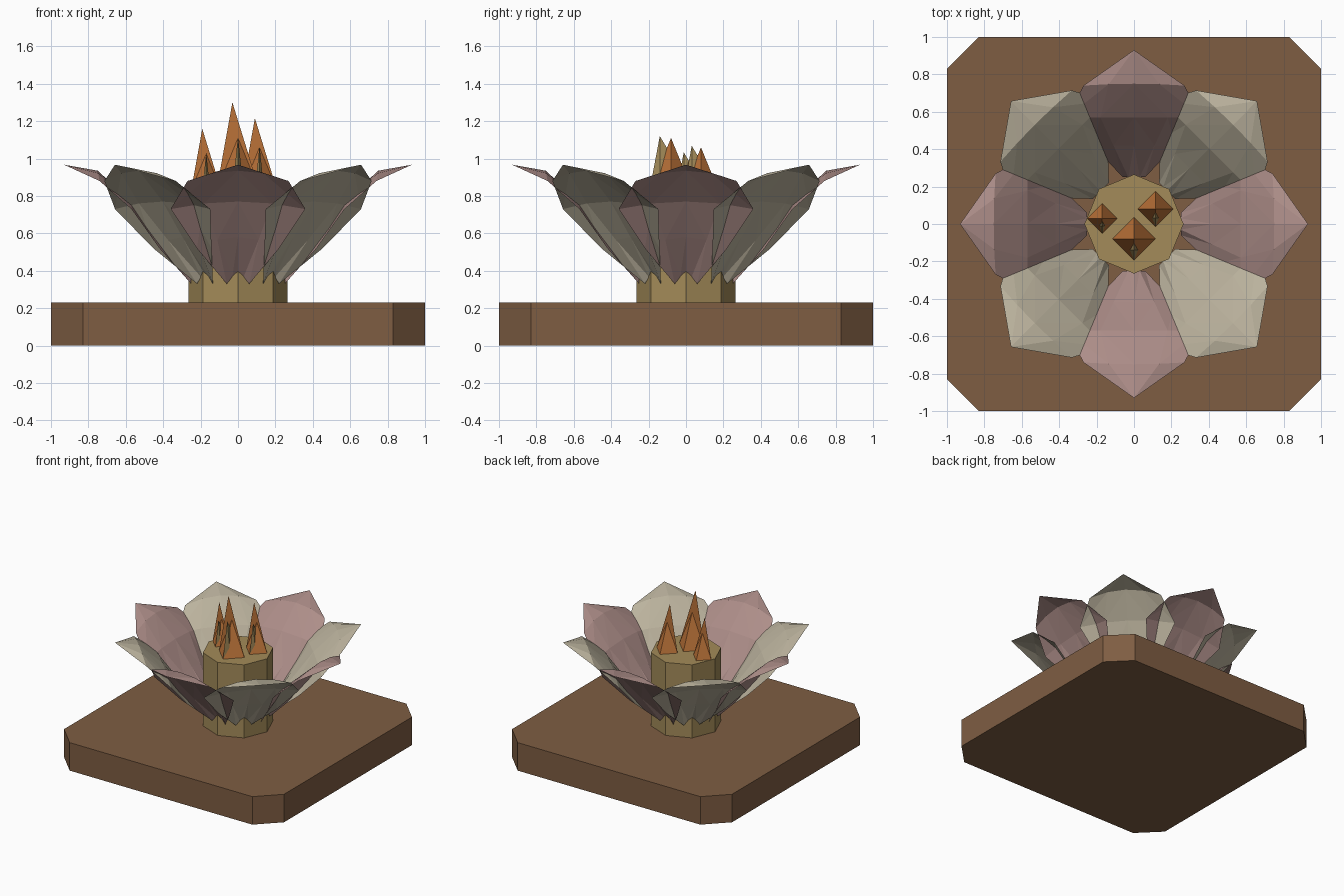
import bpy
from math import pi, cos, sin

if "Cube" in bpy.data.objects:
    bpy.data.objects.remove(bpy.data.objects["Cube"])


def material(name, rgb):
    m = bpy.data.materials.new(name)
    m.diffuse_color = (*rgb, 1)
    m.use_nodes = True
    m.node_tree.nodes["Principled BSDF"].inputs["Base Color"].default_value = m.diffuse_color
    return m


BROWN = material("brown", (0.21, 0.11, 0.055))
PINK = material("pink", (0.42, 0.27, 0.25))
CREAM = material("cream", (0.50, 0.45, 0.34))
TAN = material("tan", (0.37, 0.26, 0.10))
ORANGE = material("orange", (0.50, 0.17, 0.04))


def make(name, verts, faces, mat):
    me = bpy.data.meshes.new(name)
    me.from_pydata(verts, [], faces)
    me.materials.append(mat)
    ob = bpy.data.objects.new(name, me)
    bpy.context.collection.objects.link(ob)
    return ob


def prism(name, outline, z0, z1, mat):
    n = len(outline)
    verts = [(x, y, z) for z in (z0, z1) for x, y in outline]
    faces = [(i, (i + 1) % n, n + (i + 1) % n, n + i) for i in range(n)]
    faces += [tuple(range(n))[::-1], tuple(range(n, 2 * n))]
    return make(name, verts, faces, mat)


# Square base with cut corners
c = 0.83
prism("base", [(1, -c), (1, c), (c, 1), (-c, 1), (-1, c), (-1, -c), (-c, -1), (c, -1)],
      0, 0.23, BROWN)

# Octagonal flower centre
TOP = 0.83
prism("flower_centre", [(0.265 * cos(i * pi / 4), 0.265 * sin(i * pi / 4)) for i in range(8)],
      0.23, TOP, TAN)

# Petal rows: radius at middle, height at middle, radius at edge, half width, height at edge
ROWS = [(0.25, 0.38, 0.25, 0.06, 0.33),
        (0.42, 0.58, 0.42, 0.22, 0.52),
        (0.57, 0.77, 0.57, 0.36, 0.73),
        (0.75, 0.935, 0.74, 0.27, 0.88)]


def petal(name, angle, mat):
    pts = []
    for rm, zm, re, w, ze in ROWS:
        for u in (-1, -0.5, 0, 0.5, 1):
            t = u * u
            pts.append((rm + (re - rm) * t, u * w, zm + (ze - zm) * t))
    pts.append((0.93, 0, 0.967))
    faces = []
    for r in range(3):
        for k in range(4):
            a = r * 5 + k
            b, d, e = a + 1, a + 5, a + 6
            faces += [(a, d, e), (a, e, b)] if k < 2 else [(a, d, b), (b, d, e)]
    faces += [(15 + k, 20, 16 + k) for k in range(4)]
    ob = make(name, pts, faces, mat)
    ob.rotation_euler.z = angle


for i in range(8):
    kind = "cream" if i % 2 else "pink"
    petal(f"{kind}_petal_{i}", i * pi / 4, CREAM if i % 2 else PINK)

# Flames: a pyramid with a tall leaning blade and a short leaning one
for i, (x, y, s) in enumerate([(0, -0.08, 1), (0.115, 0.08, 0.82), (-0.17, 0.03, 0.7)]):
    h = 0.115 * s
    W, E, S, N = (x - h, y, TOP), (x + h, y, TOP), (x, y - h, TOP), (x, y + h, TOP)
    make(f"flame_{i}", [E, N, W, S, (x, y, TOP + 0.28 * s)],
         [(0, 1, 4), (1, 2, 4), (2, 3, 4), (3, 0, 4), (3, 2, 1, 0)], ORANGE)
    make(f"tall_blade_{i}", [W, E, (x - 0.03 * s, y, TOP + 0.47 * s)], [(0, 1, 2)], ORANGE)
    t = 0.03 * s
    make(f"short_blade_{i}",
         [S, (x + t, y - 0.06 * s, TOP), N, (x - t, y - 0.06 * s, TOP),
          (x, y - 0.06 * s, TOP + 0.29 * s)],
         [(0, 1, 4), (1, 2, 4), (2, 3, 4), (3, 0, 4)], TAN)
